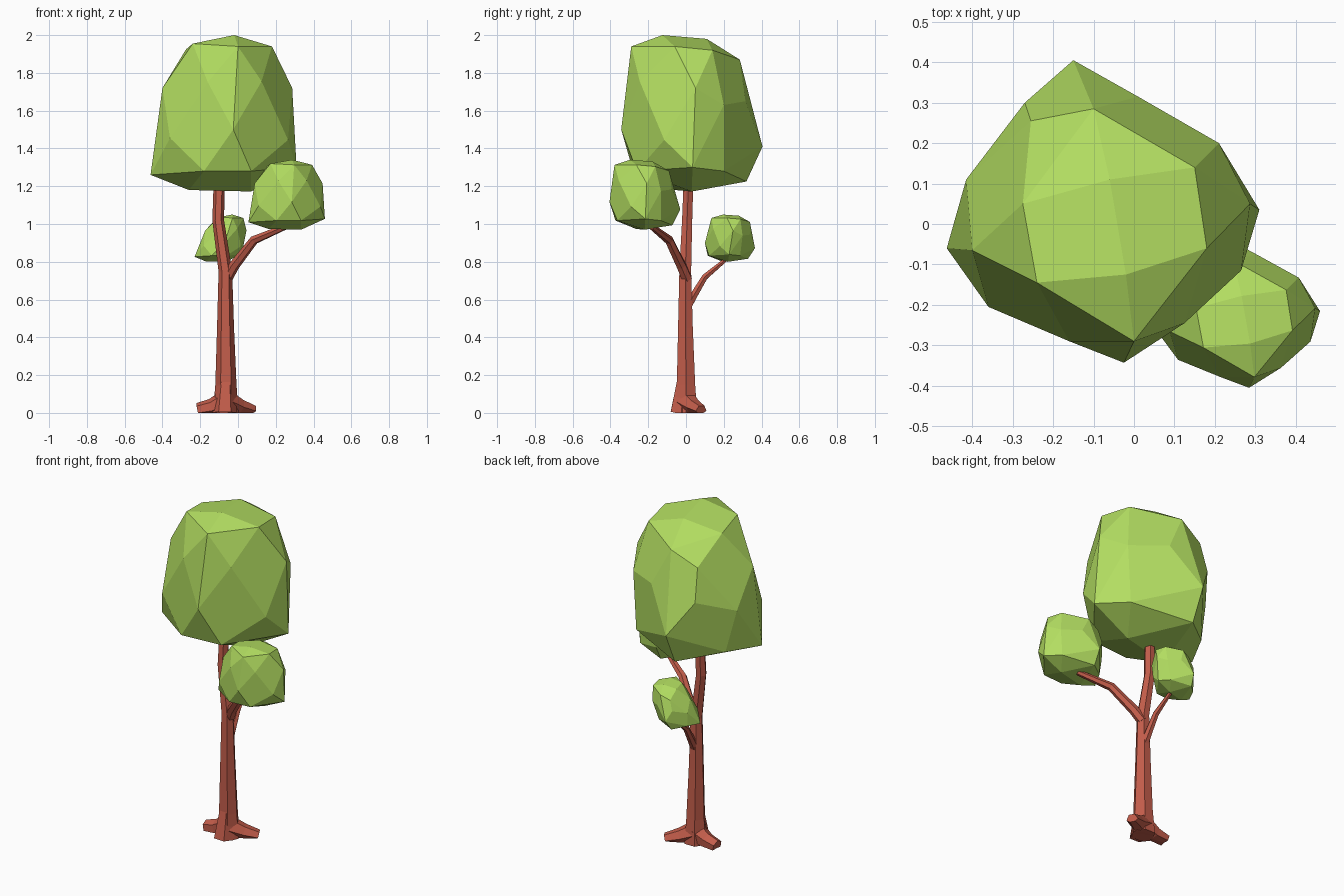
import bpy, bmesh
from math import tau, cos, sin, radians
from mathutils import Vector

if "Cube" in bpy.data.objects:
    bpy.data.objects.remove(bpy.data.objects["Cube"])


def material(name, color):
    m = bpy.data.materials.new(name)
    m.diffuse_color = (*color, 1)
    m.use_nodes = True
    m.node_tree.nodes["Principled BSDF"].inputs["Base Color"].default_value = m.diffuse_color
    return m


BARK = material("bark", (0.55, 0.11, 0.07))
LEAF = material("leaf", (0.45, 0.73, 0.12))


def finish(bm, name, mat):
    me = bpy.data.meshes.new(name)
    bm.to_mesh(me)
    bm.free()
    me.materials.append(mat)
    ob = bpy.data.objects.new(name, me)
    bpy.context.collection.objects.link(ob)
    return ob


def limb(name, path, sides=6):
    """Tapered low-poly tube through (x, y, z, radius) points, kept above ground."""
    bm = bmesh.new()
    pts = [Vector(p[:3]) for p in path]
    rings = []
    for i, p in enumerate(pts):
        tangent = pts[min(i + 1, len(pts) - 1)] - pts[max(i - 1, 0)]
        q = Vector((0, 0, 1)).rotation_difference(tangent.normalized())
        ring = []
        for k in range(sides):
            a = tau * k / sides
            v = p + q @ (Vector((cos(a), sin(a), 0)) * path[i][3])
            v.z = max(v.z, 0)
            ring.append(bm.verts.new(v))
        rings.append(ring)
    for a, b in zip(rings, rings[1:]):
        for k in range(sides):
            j = (k + 1) % sides
            bm.faces.new((a[k], a[j], b[j], b[k]))
    bm.faces.new(rings[0][::-1])
    bm.faces.new(rings[-1])
    bmesh.ops.recalc_face_normals(bm, faces=bm.faces)
    return finish(bm, name, BARK)


# Corners of one faceted leaf clump, grouped from top to bottom
CLUMP = [
    (-.02, -.125, 2), (-.06, .11, 1.98), (.18, -.06, 1.94), (0, -.29, 1.94),
    (-.24, -.145, 1.955), (-.275, .05, 1.925), (.15, .14, 1.92), (-.1, .285, 1.87), (-.255, .255, 1.79),
    (-.40, -.065, 1.72), (-.16, -.29, 1.75), (.125, -.245, 1.755), (.287, .05, 1.72),
    (.21, .2, 1.63), (.01, .315, 1.65), (-.27, .30, 1.6), (-.415, .11, 1.52),
    (-.15, .405, 1.41), (-.36, -.205, 1.455), (-.025, -.343, 1.5), (.265, -.115, 1.445),
    (.31, .035, 1.3), (-.18, -.28, 1.28), (.07, -.26, 1.28), (-.463, -.06, 1.26),
    (.19, .2, 1.28), (-.15, .32, 1.225), (-.26, -.06, 1.18), (.07, .03, 1.172), (-.36, .14, 1.27)]


def foliage(name, low, high, lean=(0, 0)):
    """Convex faceted clump, sheared by lean and fitted to a bounding box."""
    pts = [Vector((x + lean[0] * z, y + lean[1] * z, z)) for x, y, z in CLUMP]
    mn = [min(p[i] for p in pts) for i in range(3)]
    mx = [max(p[i] for p in pts) for i in range(3)]
    bm = bmesh.new()
    for p in pts:
        bm.verts.new([low[i] + (p[i] - mn[i]) / (mx[i] - mn[i]) * (high[i] - low[i])
                      for i in range(3)])
    bmesh.ops.convex_hull(bm, input=bm.verts)
    bmesh.ops.delete(bm, geom=[v for v in bm.verts if not v.link_faces], context='VERTS')
    bmesh.ops.dissolve_limit(bm, angle_limit=radians(7), verts=bm.verts, edges=bm.edges)
    bmesh.ops.recalc_face_normals(bm, faces=bm.faces)
    return finish(bm, name, LEAF)


# Trunk, bending slightly to the left at the top
limb("trunk", [(-.065, 0, 0, .068), (-.064, 0, .15, .056), (-.066, -.003, .45, .045),
               (-.067, -.004, .75, .036), (-.105, .006, 1.02, .031), (-.1, .012, 1.19, .03)])

# Roots
limb("left_root", [(-.07, 0, .06, .06), (-.14, .005, .03, .045), (-.213, .01, .015, .038)])
limb("right_root", [(-.06, 0, .06, .06), (.01, .04, .03, .045), (.08, .08, .01, .033)])
limb("front_root", [(-.07, -.025, 0, .065), (-.066, -.01, .16, .045)])

# Branches
limb("right_branch", [(-.06, .005, .71, .03), (-.02, -.025, .78, .028),
                      (.085, -.09, .915, .024), (.25, -.18, .985, .016)])
limb("back_branch", [(-.065, .005, .56, .026), (-.067, .04, .62, .022),
                     (-.072, .1, .72, .018), (-.085, .215, .815, .011)])

# Leaf clumps
foliage("main_crown", (-.463, -.343, 1.172), (.31, .405, 2))
foliage("right_clump", (.055, -.405, .97), (.46, -.03, 1.34))
foliage("back_clump", (-.23, .10, .80), (.045, .365, 1.05), lean=(.25, .1))
